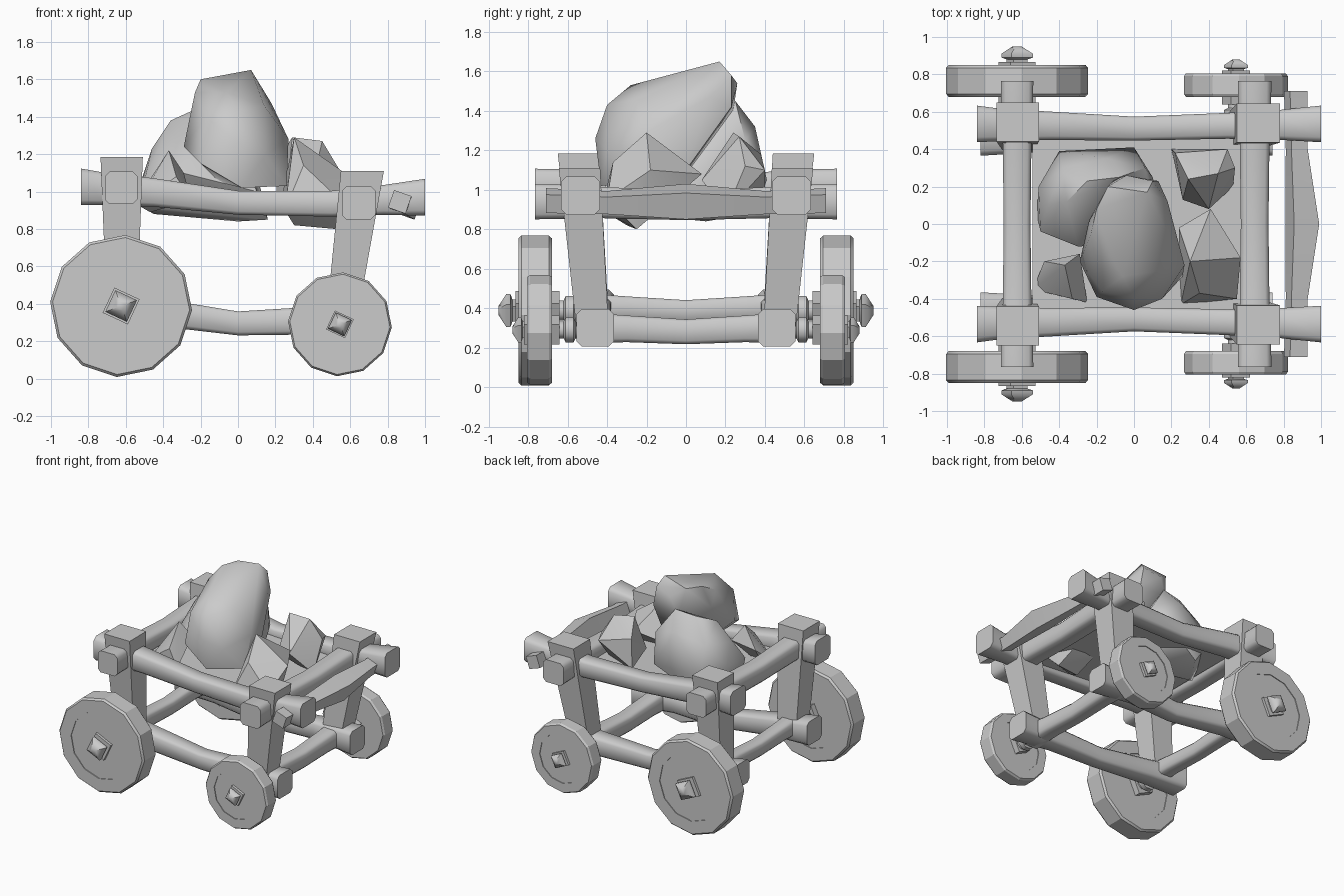
import bpy, bmesh, math
from mathutils import Vector

cube = bpy.data.objects.get("Cube")
if cube:
    bpy.data.objects.remove(cube, do_unlink=True)

GREY = (0.6, 0.6, 0.6, 1)
mat = bpy.data.materials.new("plain grey")
mat.use_nodes = True
mat.diffuse_color = GREY
mat.node_tree.nodes["Principled BSDF"].inputs["Base Color"].default_value = GREY


def finish(name, bm, angle=40):
    """Turn a bmesh into a shaded object."""
    bmesh.ops.recalc_face_normals(bm, faces=bm.faces[:])
    mesh = bpy.data.meshes.new(name)
    bm.to_mesh(mesh)
    bm.free()
    mesh.materials.append(mat)
    obj = bpy.data.objects.new(name, mesh)
    bpy.context.collection.objects.link(obj)
    bpy.ops.object.select_all(action='DESELECT')
    obj.select_set(True)
    bpy.context.view_layer.objects.active = obj
    bpy.ops.object.shade_smooth_by_angle(angle=math.radians(angle))
    return obj


def regular(sides, turn=0.0):
    """Corners of a regular polygon."""
    angles = [turn + math.tau * i / sides for i in range(sides)]
    return [(math.cos(a), math.sin(a)) for a in angles]


# Rounded square for the hewn logs
K = 0.72
HEWN = [(1, -K), (1, K), (K, 1), (-K, 1), (-1, K), (-1, -K), (-K, -1), (K, -1)]


def loft(name, rings, axis, section, angle=50):
    """Join scaled sections (x, y, z, size) set square to the x or y axis."""
    bm = bmesh.new()
    loops = []
    for x, y, z, r in rings:
        loop = []
        for u, w in section:
            offset = (0, u, w) if axis == 'x' else (u, 0, w)
            loop.append(bm.verts.new(Vector((x, y, z)) + r * Vector(offset)))
        loops.append(loop)
    for a, b in zip(loops, loops[1:]):
        for i in range(len(section)):
            j = (i + 1) % len(section)
            bm.faces.new((a[i], a[j], b[j], b[i]))
    bm.faces.new(loops[0])
    bm.faces.new(loops[-1])
    return finish(name, bm, angle)


def post(name, bottom, top):
    """Tapered square post between two (x, y, z, half x, half y) ends."""
    bm = bmesh.new()
    for x, y, z, hx, hy in (bottom, top):
        for sx in (-1, 1):
            for sy in (-1, 1):
                bm.verts.new((x + sx * hx, y + sy * hy, z))
    bmesh.ops.convex_hull(bm, input=bm.verts[:])
    return finish(name, bm, 20)


def rock(name, points, angle=35):
    """Boulder wrapped around a few corner points."""
    bm = bmesh.new()
    for p in points:
        bm.verts.new(p)
    bmesh.ops.convex_hull(bm, input=bm.verts[:])
    loose = [v for v in bm.verts if not v.link_faces]
    bmesh.ops.delete(bm, geom=loose, context='VERTS')
    return finish(name, bm, angle)


def wheel(name, x, z, radius, outer, hub, s):
    """Faceted wheel with a shallow inset disc, axle stub and square hub cap."""
    inner, rim, disc, step = 0.68, radius * 0.965, radius * 0.7, 0.006
    profile = [(disc, inner + step), (disc, inner),
               (rim, inner), (radius, inner + 0.015), (radius, outer - 0.015),
               (rim, outer), (disc, outer), (disc, outer - step)]
    loft(name, [(x, s * y, z, r) for r, y in profile], 'y', regular(12, -0.06), 25)
    axle = [(0.055, 0.4), (0.055, 0.56), (0.08, 0.57), (0.08, 0.61),
            (0.055, 0.62), (0.055, outer)]
    loft(name + "_axle", [(x, s * y, z, r * (0.4 + 0.6 * hub)) for r, y in axle],
         'y', regular(8, 0.39))
    square = regular(4, 0.35)
    for part, y0, y1 in (("inner", 0.64, 0.69), ("outer", outer - 0.03, outer + 0.015)):
        loft(name + "_" + part + "_washer",
             [(x, s * y, z, 0.105 * hub) for y in (y0, y1)], 'y', square, 20)
    cap = [(0.06, 0), (0.06, 0.03), (0.09, 0.04), (0.09, 0.06), (0.025, 0.1)]
    loft(name + "_hub_cap", [(x, s * (outer + y * hub), z, r * hub) for r, y in cap],
         'y', square)


# Both sides of the frame and the wheels
for s, side in ((-1, "right"), (1, "left")):
    wheel("big_wheel_" + side, -0.625, 0.388, 0.38, 0.85, 1, s)
    wheel("small_wheel_" + side, 0.545, 0.29, 0.278, 0.805, 0.75, s)
    post("big_post_" + side, (-0.62, s * 0.47, 0.33, 0.08, 0.08),
         (-0.622, s * 0.545, 1.185, 0.113, 0.105))
    post("small_post_" + side, (0.545, s * 0.47, 0.25, 0.08, 0.08),
         (0.665, s * 0.54, 1.11, 0.115, 0.105))
    loft("upper_side_log_" + side,
         [(-0.84, s * 0.535, 1.025, 0.098), (-0.72, s * 0.53, 1.015, 0.087),
          (-0.45, s * 0.525, 0.995, 0.076), (0, s * 0.51, 0.94, 0.064),
          (0.5, s * 0.525, 0.935, 0.069), (0.78, s * 0.53, 0.955, 0.08),
          (1, s * 0.535, 0.97, 0.098)], 'x', HEWN)
    loft("lower_side_log_" + side,
         [(-0.82, s * 0.46, 0.4, 0.095), (-0.5, s * 0.46, 0.365, 0.076),
          (0, s * 0.44, 0.295, 0.064), (0.4, s * 0.46, 0.31, 0.074),
          (0.74, s * 0.46, 0.3, 0.095)], 'x', HEWN)

# Cross logs, described from the middle out to one end and mirrored
for name, x, z, reach, thick in (("upper_big_cross_log", -0.625, 1.015, 0.765, 0.085),
                                 ("upper_small_cross_log", 0.645, 0.935, 0.765, 0.088),
                                 ("lower_big_cross_log", -0.625, 0.4, 0.54, 0.066),
                                 ("lower_small_cross_log", 0.545, 0.295, 0.54, 0.075)):
    half = [(0, 0.84, -0.015), (0.55, 0.9, 0), (0.85, 1, 0.005), (1, 1.02, 0.005)]
    rings = [(x, -f * reach, z + dz, k * thick) for f, k, dz in reversed(half)]
    rings += [(x, f * reach, z + dz, k * thick) for f, k, dz in half[1:]]
    loft(name, rings, 'y', HEWN)

# Pull handle
loft("pull_handle",
     [(0.865, -0.71, 0.945, 0.07), (0.87, -0.4, 0.935, 0.065), (0.9, 0, 0.94, 0.1),
      (0.87, 0.4, 0.935, 0.065), (0.865, 0.71, 0.945, 0.07)], 'y', regular(4, 0.45), 20)

# Thin sloping bed
post("cart_bed", (0, 0, 0.93, 0.6, 0.5), (0, 0, 0.945, 0.6, 0.5)).rotation_euler.y = 0.06

# Load of boulders
rock("top_boulder",
     [(-0.2, 0.08, 1.6), (-0.14, 0.2, 1.61), (0.07, 0.17, 1.65), (-0.04, 0.26, 1.54),
      (0.1, 0.23, 1.58), (0.18, 0.12, 1.47), (0.13, 0.23, 1.42), (-0.1, 0.24, 1.4),
      (-0.23, -0.05, 1.53), (-0.06, -0.28, 1.53), (0, -0.4, 1.43), (0.14, -0.25, 1.46),
      (0.27, -0.22, 1.28), (0.26, -0.28, 1.03), (0.02, -0.43, 1.02), (0, -0.46, 1.26),
      (0.15, -0.4, 1.2), (-0.2, -0.39, 1.15), (-0.29, -0.2, 1.24), (-0.24, 0.02, 1.42),
      (-0.17, -0.36, 1.4), (0.2, 0, 1.1), (-0.1, 0, 1.05)], 45)
rock("back_boulder",
     [(-0.52, 0.05, 0.92), (-0.51, 0.2, 1.08), (-0.5, -0.04, 1.06), (-0.46, 0.1, 1.23),
      (-0.36, 0.12, 1.38), (-0.25, 0.23, 1.43), (-0.08, 0.25, 1.45), (-0.38, 0.3, 1.25),
      (-0.15, 0.35, 1.32), (0.06, 0.3, 1.25), (-0.4, 0.39, 1.05), (0, 0.41, 1.05),
      (0.1, 0.25, 1.1), (-0.3, -0.12, 1.1), (0.1, -0.1, 1), (-0.45, 0.1, 0.88),
      (0, 0.1, 0.84), (0.16, 0, 0.85), (-0.3, 0.35, 0.88)], 45)
rock("left_boulder",
     [(0.2, 0.4, 0.95), (0.5, 0.4, 1.1), (0.22, 0.38, 1.18), (0.29, 0.24, 1.29),
      (0.45, 0.27, 1.27), (0.54, 0.3, 1.12), (0.4, 0.08, 1.05), (0.26, 0.13, 1),
      (0.53, 0.2, 0.88)])
rock("front_boulder",
     [(0.25, -0.43, 0.9), (0.55, -0.4, 0.95), (0.3, -0.2, 1.29), (0.41, 0.08, 1.08),
      (0.57, -0.18, 1.1), (0.24, -0.02, 1), (0.35, -0.37, 1.14), (0.52, -0.25, 0.8),
      (0.3, -0.3, 0.82)])
rock("corner_boulder",
     [(-0.54, -0.35, 0.93), (-0.48, -0.2, 1.05), (-0.37, -0.22, 1.22), (-0.29, -0.16, 1.1),
      (-0.25, -0.42, 0.95), (-0.33, -0.4, 1.08), (-0.47, -0.3, 0.89)])
